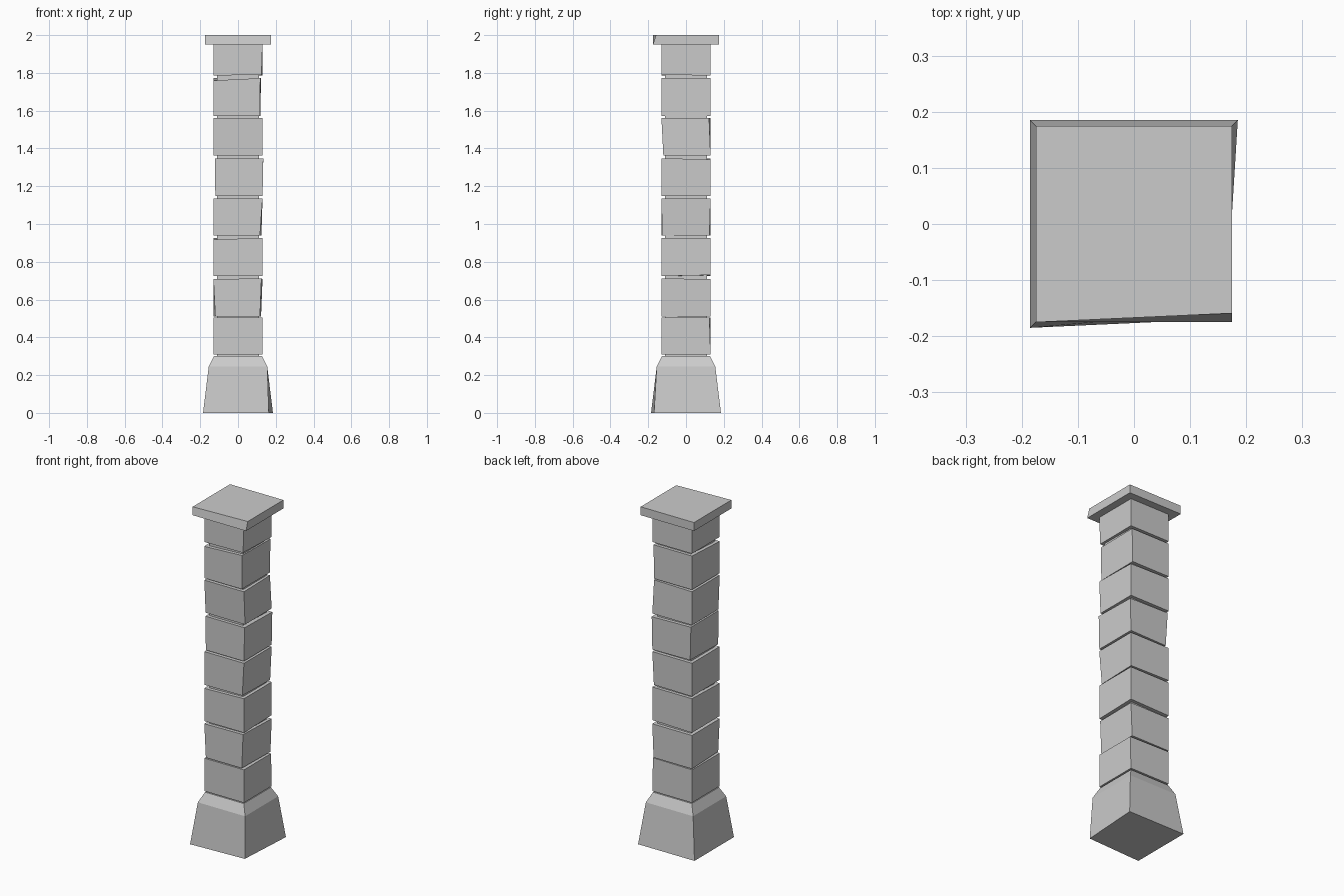
import bpy
import bmesh

if "Cube" in bpy.data.objects:
    bpy.data.objects.remove(bpy.data.objects["Cube"])


def stack(name, rings, tweaks=()):
    """Square rings (half width, z) joined into a closed solid.
    Each tweak moves one corner: (ring, corner, dx, dy, dz);
    corners run front-left, front-right, back-right, back-left."""
    bm = bmesh.new()
    levels = [[bm.verts.new((sx * h, sy * h, z))
               for sx, sy in ((-1, -1), (1, -1), (1, 1), (-1, 1))]
              for h, z in rings]
    for ring, corner, *move in tweaks:
        for axis in range(3):
            levels[ring][corner].co[axis] += move[axis]
    for low, high in zip(levels, levels[1:]):
        for i in range(4):
            j = (i + 1) % 4
            bm.faces.new((low[i], low[j], high[j], high[i]))
    bm.faces.new(levels[0][::-1])
    bm.faces.new(levels[-1])
    bmesh.ops.recalc_face_normals(bm, faces=bm.faces[:])
    mesh = bpy.data.meshes.new(name)
    bm.to_mesh(mesh)
    bm.free()
    obj = bpy.data.objects.new(name, mesh)
    bpy.context.collection.objects.link(obj)
    return obj


# Flared plinth with a chipped front-right foot
stack("base", [(0.185, 0), (0.155, 0.245), (0.127, 0.302)],
      [(0, 1, -0.022, 0.016, 0)])

# Inner core seen in the joints between blocks
stack("core", [(0.11, 0.29), (0.11, 1.96)])

# Rough-cut shaft blocks: bottom, top, moved corners
blocks = [
    (0.309, 0.504, [(1, 2, 0, -0.006, 0)]),
    (0.510, 0.708, [(0, 0, 0.010, 0, 0), (0, 1, -0.014, 0, 0),
                    (0, 2, -0.008, 0, 0), (1, 1, -0.006, 0, 0.004)]),
    (0.724, 0.926, [(1, 0, 0, 0, -0.008), (0, 2, 0, 0, 0.006)]),
    (0.939, 1.136, [(0, 1, -0.014, 0.004, 0), (0, 2, -0.006, -0.006, 0)]),
    (1.148, 1.348, [(0, 3, 0.016, -0.006, 0), (0, 0, 0.010, 0, 0),
                    (1, 0, 0.007, 0, 0), (1, 3, 0.007, 0, 0),
                    (1, 1, 0.004, 0, 0), (1, 2, 0.004, 0, -0.006)]),
    (1.362, 1.560, [(0, 0, 0, 0.012, 0), (0, 1, 0, 0.010, 0),
                    (1, 2, -0.006, -0.008, 0)]),
    (1.572, 1.772, [(1, 0, 0, 0, -0.012), (0, 1, -0.014, 0, 0),
                    (0, 2, -0.012, 0, 0), (1, 1, -0.012, 0, 0),
                    (1, 2, -0.008, 0, 0)]),
    (1.786, 1.955, [(0, 1, -0.006, 0, 0.004)]),
]
for n, (bottom, top, tweaks) in enumerate(blocks, 1):
    stack(f"shaft_block_{n}", [(0.13, bottom), (0.13, top)], tweaks)

# Flat cap slab with a worn front-right edge
stack("cap", [(0.175, 1.95), (0.175, 2.0)], [(1, 1, 0, 0.016, 0)])
